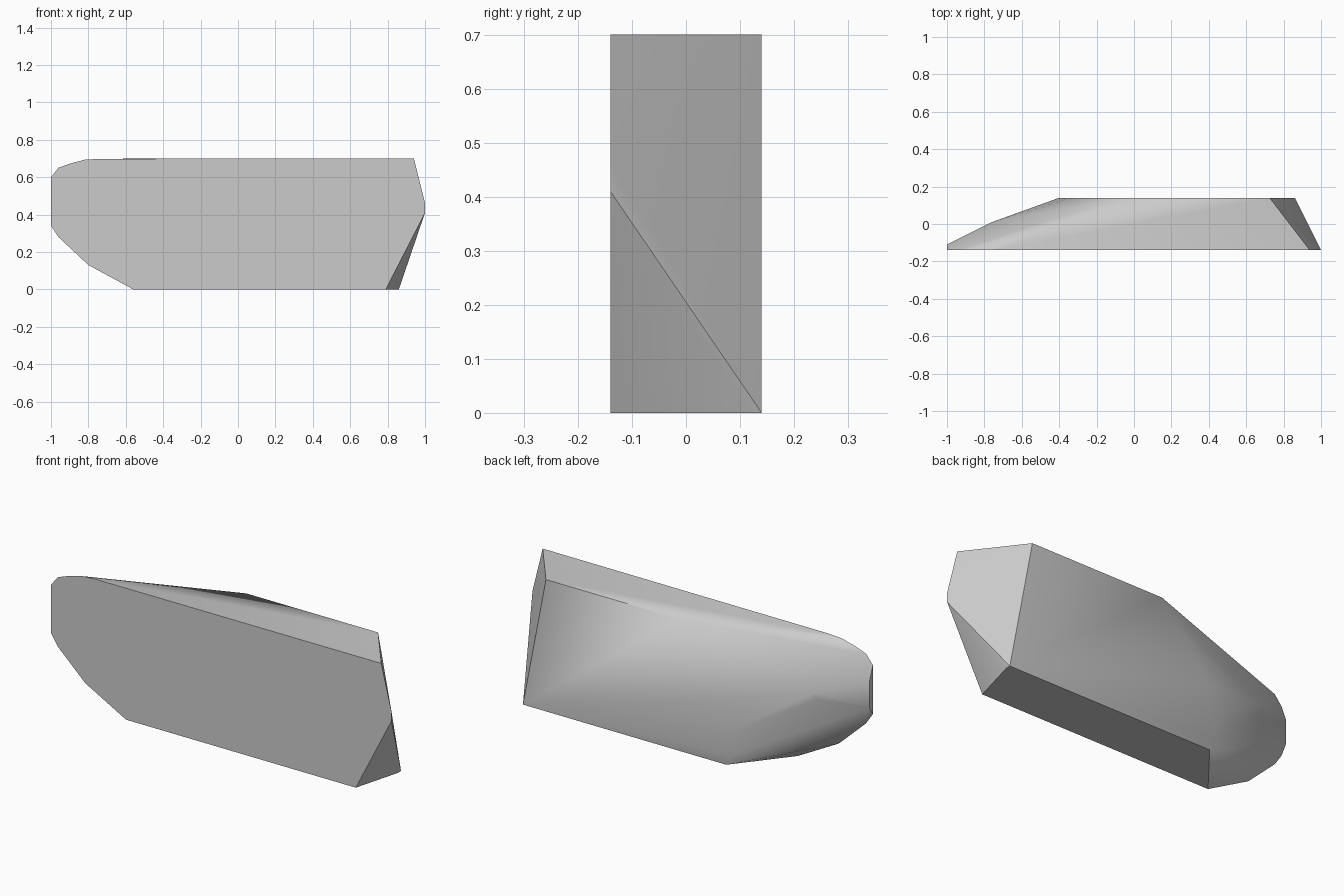
import bpy
import bmesh
import math

cube = bpy.data.objects.get("Cube")
if cube:
    bpy.data.objects.remove(cube)

DEPTH = 0.14

# Outline of the wide front face (x, z)
front_outline = [(-1, 0.6), (-0.96, 0.65), (-0.9, 0.672), (-0.82, 0.693), (-0.74, 0.698),
                 (0.94, 0.7), (1, 0.46), (1, 0.41), (0.79, 0),
                 (-0.56, 0), (-0.8, 0.13), (-0.96, 0.28), (-1, 0.34)]
# Outline of the smaller back face (x, z)
back_outline = [(-0.05, 0.7), (0.725, 0.7), (0.86, 0), (-0.335, 0),
                (-0.36, 0.055), (-0.4, 0.21), (-0.34, 0.35)]
# Corners on the tapering nose and the lower end (x, y, z)
taper_corners = [(-0.76, 0.01, 0.45), (-0.775, 0, 0.41),
                 (-1, -0.11, 0.52), (-1, -0.11, 0.385), (0.86, 0.115, 0)]


def hull_object(name, points, material):
    bm = bmesh.new()
    for p in points:
        bm.verts.new(p)
    result = bmesh.ops.convex_hull(bm, input=bm.verts)
    loose = [v for v in bm.verts if not v.link_faces]
    bmesh.ops.delete(bm, geom=loose, context='VERTS')
    # Merge the triangles of flat sides
    bmesh.ops.dissolve_limit(bm, angle_limit=math.radians(0.5),
                             verts=bm.verts, edges=bm.edges)
    bmesh.ops.recalc_face_normals(bm, faces=bm.faces)
    mesh = bpy.data.meshes.new(name)
    bm.to_mesh(mesh)
    bm.free()
    mesh.materials.append(material)
    obj = bpy.data.objects.new(name, mesh)
    bpy.context.collection.objects.link(obj)
    return obj


# Plain grey surface
grey = bpy.data.materials.new("light_grey")
grey.use_nodes = True
colour = (0.6, 0.6, 0.6, 1)
grey.diffuse_color = colour
grey.node_tree.nodes["Principled BSDF"].inputs["Base Color"].default_value = colour

# Solid faceted block with a rounded nose
points = [(x, -DEPTH, z) for x, z in front_outline]
points += [(x, DEPTH, z) for x, z in back_outline]
points += taper_corners
block = hull_object("faceted_block", points, grey)

bpy.ops.object.select_all(action='DESELECT')
block.select_set(True)
bpy.context.view_layer.objects.active = block
bpy.ops.object.shade_smooth_by_angle(angle=math.radians(30))
